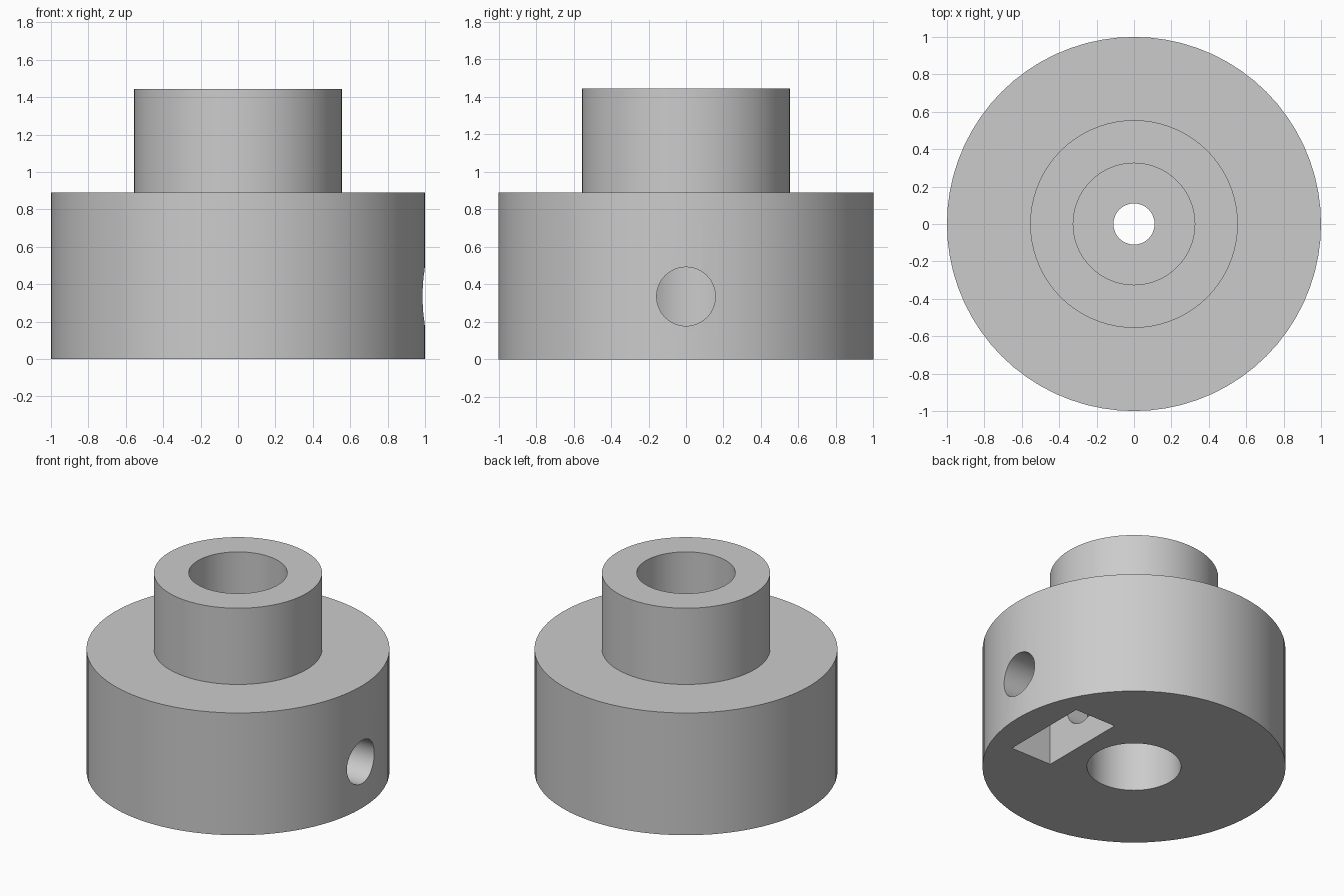
import bpy
import bmesh
import math
from mathutils import Matrix

SEGMENTS = 72

default = bpy.data.objects.get("Cube")
if default:
    bpy.data.objects.remove(default, do_unlink=True)

# Single grey material
grey = bpy.data.materials.new("plain grey")
grey.use_nodes = True
colour = (0.6, 0.6, 0.6, 1.0)
grey.diffuse_color = colour
grey.node_tree.nodes["Principled BSDF"].inputs["Base Color"].default_value = colour


def make_object(name, bm):
    bmesh.ops.recalc_face_normals(bm, faces=bm.faces)
    mesh = bpy.data.meshes.new(name)
    bm.to_mesh(mesh)
    bm.free()
    mesh.materials.append(grey)
    obj = bpy.data.objects.new(name, mesh)
    bpy.context.collection.objects.link(obj)
    return obj


def lathe(name, profile):
    """Turn a closed (radius, height) profile around z."""
    bm = bmesh.new()
    rings = []
    for i in range(SEGMENTS):
        a = 2 * math.pi * i / SEGMENTS
        rings.append([bm.verts.new((r * math.cos(a), r * math.sin(a), z))
                      for r, z in profile])
    n = len(profile)
    for i, ring in enumerate(rings):
        nxt = rings[(i + 1) % SEGMENTS]
        for j in range(n):
            k = (j + 1) % n
            bm.faces.new((ring[j], nxt[j], nxt[k], ring[k]))
    return make_object(name, bm)


def cut(target, cutter):
    """Subtract the cutter, then remove it."""
    cutter.hide_render = True
    mod = target.modifiers.new("cut", 'BOOLEAN')
    mod.operation = 'DIFFERENCE'
    mod.solver = 'EXACT'
    mod.object = cutter
    bpy.context.view_layer.objects.active = target
    bpy.ops.object.modifier_apply(modifier=mod.name)
    bpy.data.objects.remove(cutter, do_unlink=True)


# Stepped hub: wide base, collar, two bores joined by a narrow hole in a web
BASE_R, BASE_Z = 1.0, 0.89
COLLAR_R, TOP_Z = 0.555, 1.445
UPPER_BORE, LOWER_BORE, PIN_HOLE = 0.325, 0.31, 0.11
WEB_LOW, WEB_HIGH = 0.67, 0.89
hub = lathe("hub", [
    (LOWER_BORE, 0), (BASE_R, 0), (BASE_R, BASE_Z), (COLLAR_R, BASE_Z),
    (COLLAR_R, TOP_Z), (UPPER_BORE, TOP_Z), (UPPER_BORE, WEB_HIGH),
    (PIN_HOLE, WEB_HIGH), (PIN_HOLE, WEB_LOW), (LOWER_BORE, WEB_LOW)])

# Nut slot open at the underside
bm = bmesh.new()
bmesh.ops.create_cube(bm, size=1, matrix=Matrix.Translation((0.61, 0, 0.283))
                      @ Matrix.Diagonal((0.33, 0.66, 0.766, 1)))
cut(hub, make_object("slot_cutter", bm))

# Radial screw hole from the side into the lower bore
bm = bmesh.new()
bmesh.ops.create_cone(bm, cap_ends=True, segments=48, radius1=0.157, radius2=0.157,
                      depth=1.2, matrix=Matrix.Translation((0.6, 0, 0.335))
                      @ Matrix.Rotation(math.pi / 2, 4, 'Y'))
cut(hub, make_object("screw_hole_cutter", bm))

# Smooth walls with crisp rims
bpy.ops.object.select_all(action='DESELECT')
hub.select_set(True)
bpy.context.view_layer.objects.active = hub
bpy.ops.object.shade_smooth_by_angle(angle=math.radians(30))
